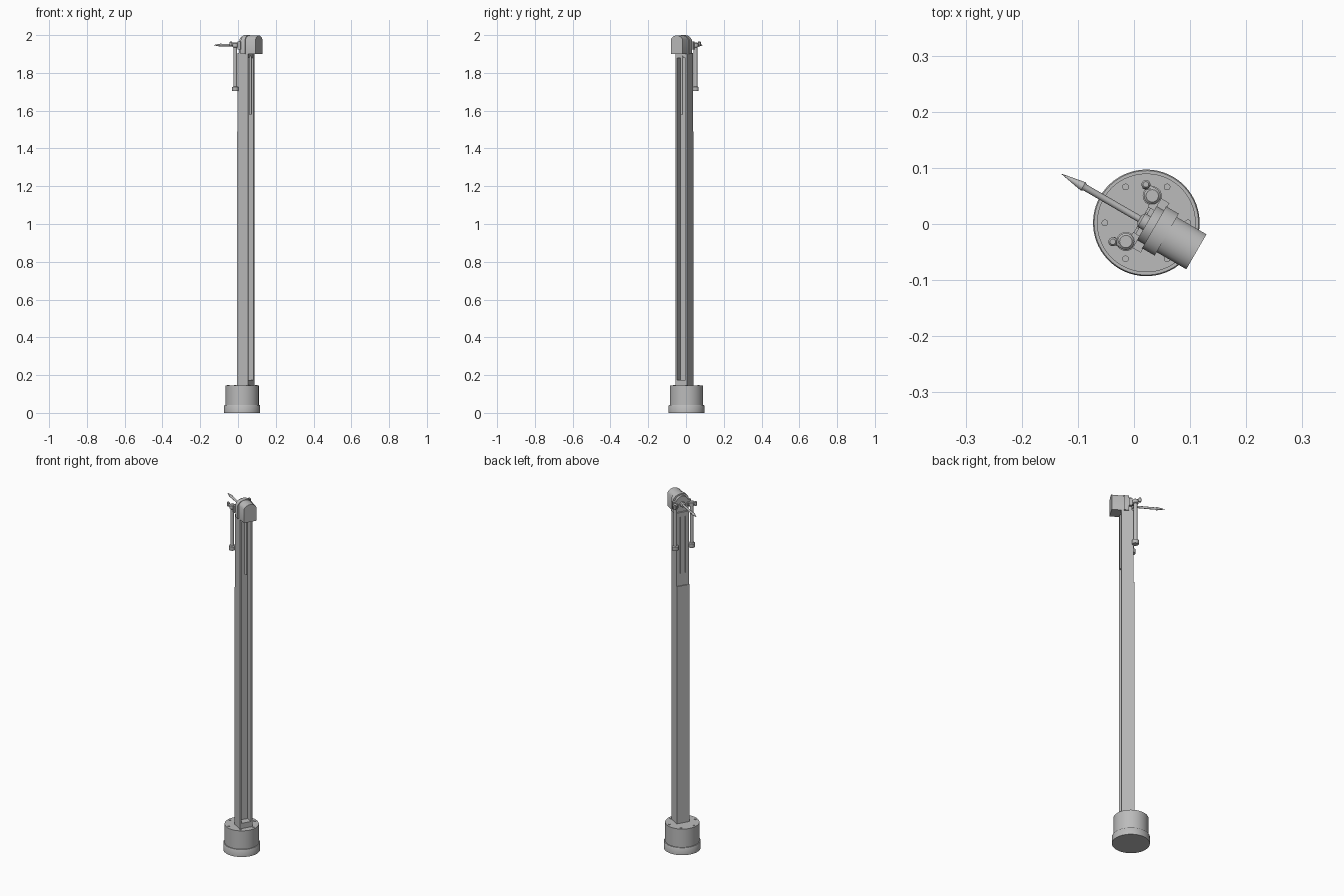
import bpy, bmesh, math
from mathutils import Matrix, Vector

cube = bpy.data.objects.get("Cube")
if cube:
    bpy.data.objects.remove(cube, do_unlink=True)

grey = bpy.data.materials.new("plain grey")
grey.use_nodes = True
COLOUR = (0.5, 0.5, 0.5, 1)
grey.diffuse_color = COLOUR
grey.node_tree.nodes["Principled BSDF"].inputs["Base Color"].default_value = COLOUR

# Local frame: +x is the head side, turned about the base axis
ROOT = Matrix.Translation((0.022, 0.002, 0)) @ Matrix.Rotation(math.radians(-30), 4, 'Z')


def finish(name, bm, smooth=False):
    bmesh.ops.recalc_face_normals(bm, faces=bm.faces)
    mesh = bpy.data.meshes.new(name)
    bm.to_mesh(mesh)
    bm.free()
    mesh.materials.append(grey)
    ob = bpy.data.objects.new(name, mesh)
    ob.matrix_world = ROOT
    bpy.context.collection.objects.link(ob)
    if smooth:
        bpy.ops.object.select_all(action='DESELECT')
        ob.select_set(True)
        bpy.context.view_layer.objects.active = ob
        bpy.ops.object.shade_smooth_by_angle(angle=math.radians(35))
    return ob


def box(name, x, y, z):
    bm = bmesh.new()
    bmesh.ops.create_cube(bm, size=1)
    for v in bm.verts:
        v.co = Vector([(r[0] + r[1]) / 2 + c * (r[1] - r[0]) for c, r in zip(v.co, (x, y, z))])
    return finish(name, bm)


def prism(name, points, sweep, smooth=False):
    bm = bmesh.new()
    face = bm.faces.new([bm.verts.new(p) for p in points])
    ext = bmesh.ops.extrude_face_region(bm, geom=[face], use_keep_orig=True)
    moved = [g for g in ext["geom"] if isinstance(g, bmesh.types.BMVert)]
    bmesh.ops.translate(bm, verts=moved, vec=sweep)
    return finish(name, bm, smooth)


def turned(name, profile, place=(0, 0, 0), along='Z', sides=24):
    """Solid of revolution from (radius, height) pairs."""
    bm = bmesh.new()
    rings = []
    for r, h in profile:
        rings.append([bm.verts.new((r * math.cos(2 * math.pi * i / sides),
                                    r * math.sin(2 * math.pi * i / sides), h))
                      for i in range(sides)])
    for a, b in zip(rings, rings[1:]):
        for i in range(sides):
            j = (i + 1) % sides
            bm.faces.new((a[i], a[j], b[j], b[i]))
    bm.faces.new(rings[0])
    bm.faces.new(rings[-1])
    turn = Matrix.Rotation(math.radians(-90), 4, 'Y') if along == 'X' else Matrix()
    bmesh.ops.transform(bm, matrix=Matrix.Translation(place) @ turn, verts=bm.verts)
    return finish(name, bm, True)


def channel(name, back, z0, z1):
    w, t, front, floor = 0.036, 0.009, 0.055, 0.014
    pts = [(back, -w), (front, -w), (front, t - w), (floor, t - w),
           (floor, w - t), (front, w - t), (front, w), (back, w)]
    return prism(name, [(x, y, z0) for x, y in pts], (0, 0, z1 - z0))


def arched(name, x0, x1, w, z0, z1, rise):
    pts = [(x0, -w, z0), (x0, w, z0)]
    n = 12
    for i in range(n + 1):
        t = 1 - 2 * i / n
        pts.append((x0, w * t, z1 - rise * (1 - math.sqrt(1 - 0.9 * t * t)) / 0.684))
    return prism(name, pts, (x1 - x0, 0, 0), True)


# Base drum with a wider foot and a ring of bolts
turned("base", [(0.095, 0), (0.095, 0.038), (0.093, 0.041), (0.088, 0.041), (0.088, 0.145)], sides=64)
for k in range(6):
    a = math.radians(60 * k + 30)
    turned("base_bolt", [(0.006, 0.144), (0.006, 0.148)],
           (0.074 * math.cos(a), 0.074 * math.sin(a), 0), sides=10)

# Column: open channel facing the head side, thinner near the top
channel("column_lower", -0.011, 0.145, 1.49)
channel("column_upper", -0.007, 1.49, 1.905)
box("channel_foot", (0.013, 0.054), (-0.028, 0.028), (0.145, 0.175))
box("channel_cap", (0.013, 0.05), (-0.028, 0.028), (1.88, 1.905))
turned("channel_rod", [(0.007, 1.58), (0.007, 1.89)], (0.05, 0, 0), sides=16)
for s in (-1, 1):
    box("back_rib", (-0.011, -0.006), sorted((s * 0.012, s * 0.016)), (1.56, 1.88))

# Head
arched("head_body", 0.04, 0.103, 0.036, 1.90, 1.998, 0.022)
arched("head_collar", 0.016, 0.042, 0.043, 1.90, 2.0, 0.026)
arched("head_backplate", 0.001, 0.018, 0.036, 1.90, 1.992, 0.03)
box("crossbar", (0.001, 0.018), (-0.051, 0.051), (1.925, 1.965))

# Hub and spike pointing away from the head
turned("spike_hub", [(0.014, 0), (0.014, 0.012), (0.008, 0.016)], (0.002, 0, 1.947), 'X')
turned("spike", [(0.006, 0), (0.006, 0.125), (0.0085, 0.13), (0.0005, 0.174)],
       (0, 0, 1.947), 'X', 16)

# Pair of hanging rods with weights, hooks and knobs
for s in (-1, 1):
    side = "left" if s > 0 else "right"
    y = s * 0.047
    turned("hanging_rod_" + side,
           [(0.016, 1.703), (0.017, 1.706), (0.017, 1.725), (0.010, 1.728), (0.010, 1.935),
            (0.015, 1.938), (0.015, 1.956), (0.011, 1.960)], (-0.015, y, 0))
    box("rod_mount_" + side, (-0.012, 0.004), sorted((s * 0.026, s * 0.05)), (1.936, 1.953))
    turned("hook_arm_" + side, [(0.006, 0), (0.006, 0.022)], (-0.015, s * 0.056, 1.952), 'X', 14)
    turned("hook_knob_" + side, [(0.006, 1.943), (0.008, 1.947), (0.008, 1.962), (0.005, 1.966)],
           (-0.035, s * 0.059, 0), sides=16)
